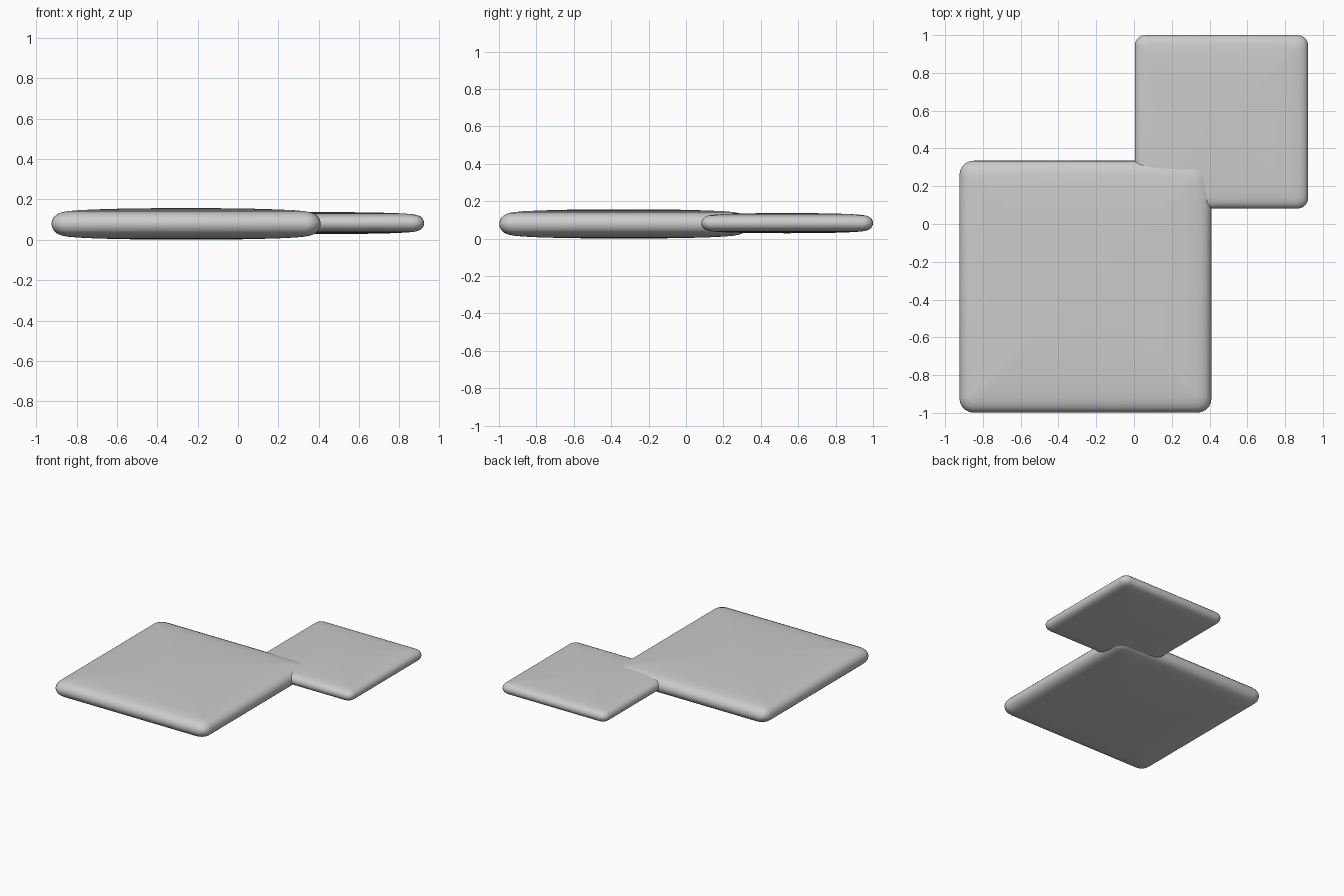
import bpy, bmesh, math

if "Cube" in bpy.data.objects:
    bpy.data.objects.remove(bpy.data.objects["Cube"])


def ring(bm, cx, cy, z, half, r, steps=5):
    """One rounded-square loop of vertices."""
    verts = []
    for k in range(4):
        a0 = k * math.pi / 2
        sx = 1 if k in (0, 3) else -1
        sy = 1 if k in (0, 1) else -1
        for i in range(steps + 1):
            a = a0 + i / steps * math.pi / 2
            verts.append(bm.verts.new((cx + sx * (half - r) + r * math.cos(a),
                                       cy + sy * (half - r) + r * math.sin(a), z)))
    return verts


def slab(name, cx, cy, cz, half, h, corner):
    """Pillow-like square plate; profile is (inset / half, height / h)."""
    upper = [(0, 0.0), (0.004, 0.2), (0.016, 0.42), (0.04, 0.61), (0.075, 0.735),
             (0.12, 0.81), (0.20, 0.87), (0.32, 0.92), (0.5, 0.965), (0.75, 0.995)]
    profile = [(i, -z) for i, z in reversed(upper[1:])] + upper
    bm = bmesh.new()
    rings = []
    for inset, z in profile:
        r = max(corner * (1 - inset * 4), corner * 0.3)
        rings.append(ring(bm, cx, cy, cz + z * h, half * (1 - inset), r))
    for a, b in zip(rings, rings[1:]):
        n = len(a)
        for i in range(n):
            j = (i + 1) % n
            bm.faces.new((a[i], a[j], b[j], b[i]))
    # close top and bottom with a fan to the crown
    for loop, s in ((rings[0], -1), (rings[-1], 1)):
        c = bm.verts.new((cx, cy, cz + s * h))
        for i in range(len(loop)):
            bm.faces.new((loop[i], loop[(i + 1) % len(loop)], c))
    bmesh.ops.recalc_face_normals(bm, faces=bm.faces)
    for f in bm.faces:
        f.smooth = True
    me = bpy.data.meshes.new(name)
    bm.to_mesh(me)
    bm.free()
    ob = bpy.data.objects.new(name, me)
    bpy.context.collection.objects.link(ob)
    return ob


# large front-left plate and smaller back-right plate, overlapping at a corner
slab("large_plate", -0.257, -0.332, 0.079, 0.667, 0.078, 0.075)
slab("small_plate", 0.463, 0.541, 0.083, 0.459, 0.054, 0.055)
